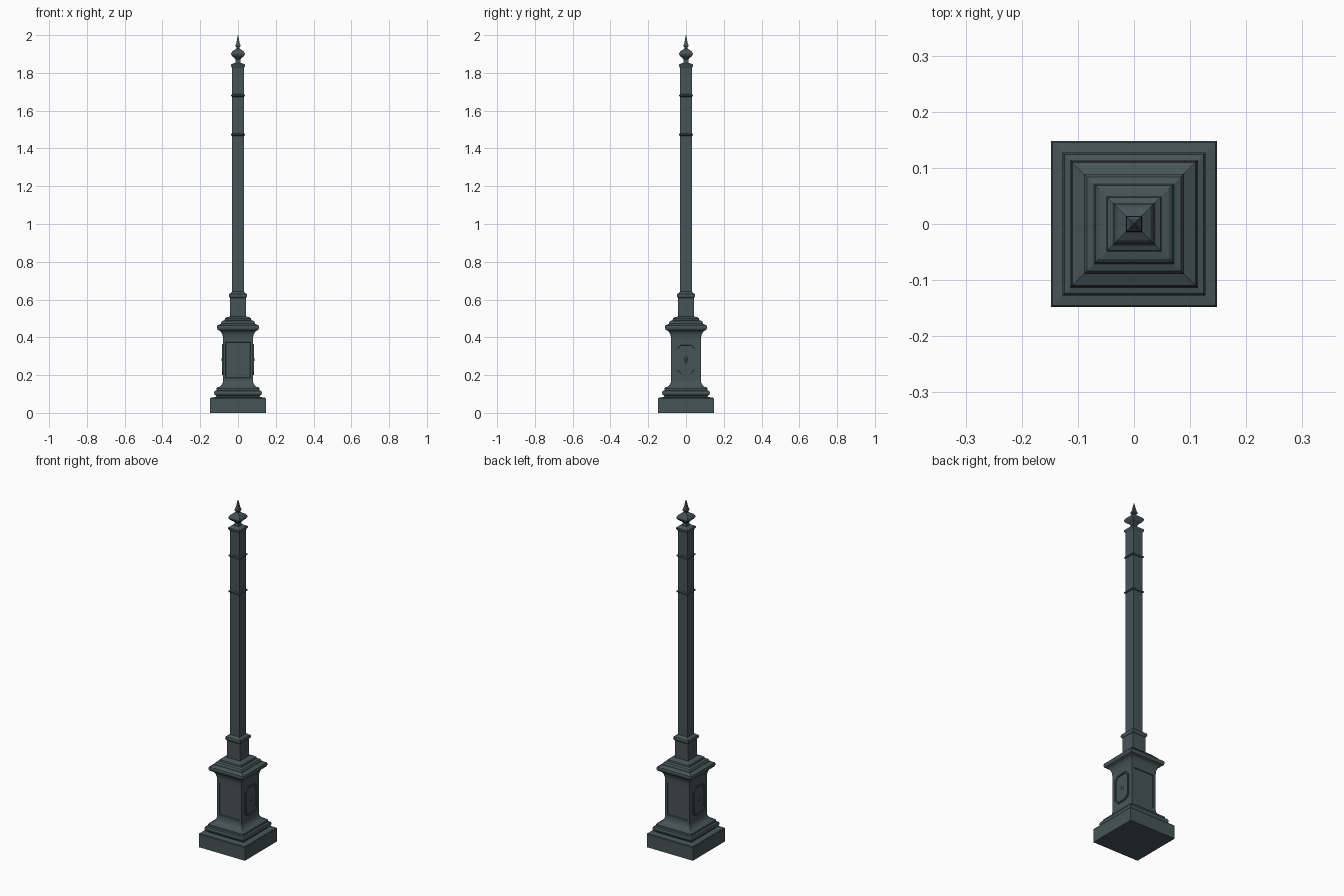
import bpy, bmesh, math
from mathutils import Matrix, Vector

if "Cube" in bpy.data.objects:
    bpy.data.objects.remove(bpy.data.objects["Cube"])

iron = bpy.data.materials.new("dark slate iron")
iron.diffuse_color = (0.062, 0.088, 0.095, 1)
iron.use_nodes = True
iron.node_tree.nodes["Principled BSDF"].inputs["Base Color"].default_value = iron.diffuse_color


def finish(bm, name):
    bmesh.ops.recalc_face_normals(bm, faces=bm.faces)
    me = bpy.data.meshes.new(name)
    bm.to_mesh(me)
    bm.free()
    me.materials.append(iron)
    ob = bpy.data.objects.new(name, me)
    bpy.context.collection.objects.link(ob)
    return ob


def square_loft(profile):
    """Stack square rings given as (half width, height)."""
    bm = bmesh.new()
    rings = []
    for w, z in profile:
        rings.append([bm.verts.new((sx * w, sy * w, z))
                      for sx, sy in ((-1, -1), (1, -1), (1, 1), (-1, 1))])
    for a, b in zip(rings, rings[1:]):
        for i in range(4):
            j = (i + 1) % 4
            bm.faces.new((a[i], a[j], b[j], b[i]))
    bm.faces.new(rings[0][::-1])
    bm.faces.new(rings[-1])
    bmesh.ops.recalc_face_normals(bm, faces=bm.faces)
    return bm


def cove(w0, z0, w1, z1, flare_low, n=5):
    """Quarter-ellipse hollow from (w0, z0) up to (w1, z1)."""
    pts = []
    for i in range(n + 1):
        t = math.pi / 2 * i / n
        if flare_low:
            pts.append((w0 + (w1 - w0) * math.sin(t), z0 + (z1 - z0) * (1 - math.cos(t))))
        else:
            pts.append((w0 + (w1 - w0) * (1 - math.cos(t)), z0 + (z1 - z0) * math.sin(t)))
    return pts


# Square plinth with a sloping top
finish(square_loft([(0.148, 0), (0.148, 0.076), (0.145, 0.08), (0.12, 0.084)]), "plinth")

# Base moulding
finish(square_loft([(0.112, 0.08), (0.117, 0.092), (0.124, 0.095), (0.127, 0.106),
                    (0.124, 0.116), (0.114, 0.119), (0.114, 0.13), (0.108, 0.136)]
                   + cove(0.108, 0.136, 0.079, 0.175, True)), "base_moulding")

# Pedestal block with sunk rectangular panels front and back
bm = square_loft([(0.079, 0.17), (0.079, 0.39)])
panels = [f for f in bm.faces if abs(f.normal.y) > 0.9]
bmesh.ops.inset_individual(bm, faces=panels, thickness=0.02, depth=0)
bmesh.ops.inset_individual(bm, faces=panels, thickness=0.003, depth=-0.004)
finish(bm, "pedestal_block")

# Pedestal cap
finish(square_loft(cove(0.079, 0.385, 0.102, 0.436, False)
                   + [(0.108, 0.44), (0.112, 0.452), (0.110, 0.462), (0.089, 0.472),
                      (0.089, 0.478), (0.084, 0.486), (0.071, 0.491), (0.069, 0.5),
                      (0.062, 0.506), (0.042, 0.51)]), "pedestal_cap")

# Short neck and its collar
finish(square_loft([(0.042, 0.505), (0.042, 0.608), (0.047, 0.613), (0.049, 0.622),
                    (0.047, 0.63), (0.039, 0.634), (0.031, 0.642)]), "neck")

# Tall shaft, two thin bands and the top cap
finish(square_loft([(0.031, 0.635), (0.031, 1.835)]), "shaft")
for i, z in enumerate((1.473, 1.68)):
    finish(square_loft([(0.031, z - 0.007), (0.036, z - 0.003), (0.036, z + 0.003),
                        (0.031, z + 0.007)]), f"shaft_band_{i + 1}")
finish(square_loft([(0.031, 1.825), (0.037, 1.835), (0.037, 1.843), (0.029, 1.849),
                    (0.014, 1.853)]), "shaft_cap")

# Finial: stem, bulb and spike
finish(square_loft([(0.014, 1.85), (0.012, 1.87), (0.016, 1.876), (0.029, 1.886),
                    (0.036, 1.897), (0.036, 1.904), (0.029, 1.915), (0.016, 1.923),
                    (0.009, 1.93), (0.009, 1.936), (0.014, 1.941), (0.013, 1.948),
                    (0.009, 1.955), (0.005, 1.978), (0.0008, 2.0)]), "finial")

# Raised octagonal plaques with a diamond stud, left and right
for side, name in ((1, "right"), (-1, "left")):
    turn = Matrix.Rotation(0 if side > 0 else math.pi, 4, 'Z')
    bm = bmesh.new()
    w, h, c = 0.053, 0.083, 0.022
    corners = [(w, h - c), (w - c, h), (c - w, h), (-w, h - c),
               (-w, c - h), (c - w, -h), (w - c, -h), (w, c - h)]
    face = bm.faces.new([bm.verts.new((0.078, y, 0.283 + z)) for y, z in corners])
    face.normal_update()
    if face.normal.x < 0:
        face.normal_flip()
    out = bmesh.ops.extrude_face_region(bm, geom=[face])["geom"]
    bmesh.ops.translate(bm, vec=(0.008, 0, 0),
                        verts=[v for v in out if isinstance(v, bmesh.types.BMVert)])
    bmesh.ops.delete(bm, geom=[face], context='FACES_ONLY') if face.is_valid else None
    top = [f for f in out if isinstance(f, bmesh.types.BMFace)]
    bmesh.ops.inset_region(bm, faces=top, thickness=0.008, depth=0)
    bmesh.ops.inset_region(bm, faces=top, thickness=0.002, depth=-0.005)
    bm.transform(turn)
    finish(bm, f"plaque_{name}")

    bm = bmesh.new()
    bmesh.ops.create_icosphere(bm, subdivisions=1, radius=1)
    bm.clear()
    tip = bm.verts.new((0.088, 0, 0.283))
    rim = [bm.verts.new((0.08, y, 0.283 + z)) for y, z in
           ((0.010, 0), (0.006, 0.017), (0, 0.03), (-0.006, 0.017),
            (-0.010, 0), (-0.006, -0.017), (0, -0.03), (0.006, -0.017))]
    for i in range(8):
        bm.faces.new((tip, rim[i], rim[(i + 1) % 8]))
    bm.faces.new(rim[::-1])
    bm.transform(turn)
    finish(bm, f"stud_{name}")
